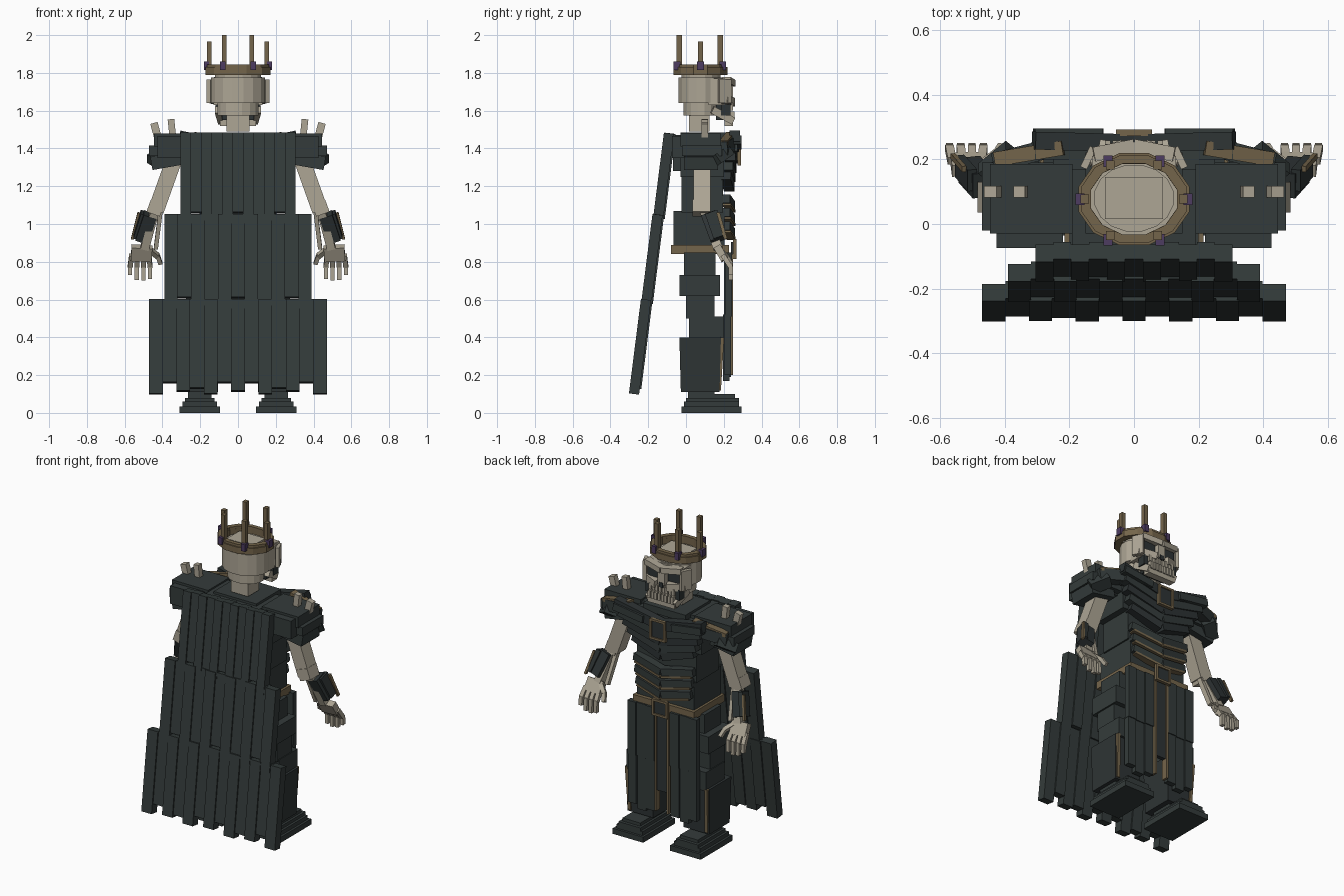
import bpy, bmesh, math
from mathutils import Vector, Matrix

if "Cube" in bpy.data.objects:
    bpy.data.objects.remove(bpy.data.objects["Cube"])


def material(name, rgb):
    m = bpy.data.materials.new(name)
    m.diffuse_color = (*rgb, 1)
    m.use_nodes = True
    m.node_tree.nodes["Principled BSDF"].inputs["Base Color"].default_value = m.diffuse_color
    return m


ARMOR = material("slate_armor", (0.034, 0.044, 0.043))
DARK = material("dark_armor", (0.027, 0.034, 0.035))
BONE = material("old_bone", (0.42, 0.38, 0.30))
GOLD = material("tarnished_gold", (0.175, 0.13, 0.07))
GEM = material("purple_gem", (0.075, 0.045, 0.12))


def finish(name, bm, mat):
    bmesh.ops.recalc_face_normals(bm, faces=bm.faces)
    me = bpy.data.meshes.new(name)
    bm.to_mesh(me)
    bm.free()
    me.materials.append(mat)
    ob = bpy.data.objects.new(name, me)
    bpy.context.collection.objects.link(ob)
    return ob


def block(name, x, y, z, mat, rot=(0, 0, 0), pair=False, taper=1.0):
    """Box from (min, max) ranges, turned about its centre by degrees; pair adds the mirrored one."""
    mid = Vector([(a + b) / 2 for a, b in (x, y, z)])
    size = [b - a for a, b in (x, y, z)]
    turn = Matrix.Identity(4)
    for ang, ax in zip(rot, "XYZ"):
        turn = Matrix.Rotation(math.radians(ang), 4, ax) @ turn
    for s in ((1, -1) if pair else (1,)):
        bm = bmesh.new()
        bmesh.ops.create_cube(bm, size=1)
        for v in bm.verts:
            t = taper if v.co.z < 0 else 1
            p = turn @ Vector((v.co.x * size[0] * t, v.co.y * size[1] * t, v.co.z * size[2])) + mid
            v.co = (p.x * s, p.y, p.z)
        finish(name, bm, mat)


def bar(name, p0, p1, w, d, mat, pair=False):
    """Rectangular bar between two points, width w across x and depth d."""
    p0, p1 = Vector(p0), Vector(p1)
    az = (p1 - p0).normalized()
    hint = Vector((1, 0, 0)) if abs(az.x) < 0.8 else Vector((0, 0, 1))
    ay = az.cross(hint).normalized()
    ax = ay.cross(az)
    for s in ((1, -1) if pair else (1,)):
        bm = bmesh.new()
        bmesh.ops.create_cube(bm, size=1)
        for v in bm.verts:
            p = (p1 if v.co.z > 0 else p0) + ax * v.co.x * w + ay * v.co.y * d
            v.co = (p.x * s, p.y, p.z)
        finish(name, bm, mat)


def drum(name, cy, rx, ry, z0, z1, n, mat, inner=None):
    """Faceted elliptical drum, or a ring when inner is a radius factor."""
    bm = bmesh.new()
    def loop(k, z):
        return [bm.verts.new((rx * k * math.cos(math.tau * (i + .5) / n),
                              cy + ry * k * math.sin(math.tau * (i + .5) / n), z)) for i in range(n)]
    loops = [loop(1, z0), loop(1, z1)]
    if inner:
        loops += [loop(inner, z1), loop(inner, z0)]
        pairs = [(0, 1), (1, 2), (2, 3), (3, 0)]
    else:
        pairs = [(0, 1)]
        bm.faces.new(loops[0])
        bm.faces.new(loops[1])
    for a, b in pairs:
        for i in range(n):
            j = (i + 1) % n
            bm.faces.new((loops[a][i], loops[a][j], loops[b][j], loops[b][i]))
    finish(name, bm, mat)


# Cape: three widening tiers of slats on one leaning plane, lower tiers outermost
def cape_y(z):
    return -0.092 - 0.127 * (1.48 - z)


for half, top, low, n, out in ((0.305, 1.48, 1.0, 11, .006), (0.39, 1.05, 0.55, 11, 0), (0.47, 0.60, 0.10, 13, -.004)):
    w = 2 * half / n
    for i in range(n):
        x = -half + w * (i + 0.5)
        off = out + (0.004 if i % 2 else -0.004)
        z0 = low + (0, 0.03, 0.015, 0.06)[(min(i, n - 1 - i) * 3) % 4]
        bar("cape_slat", (x, cape_y(top) + off, top), (x, cape_y(z0) + off, z0), w, 0.054, ARMOR)

# Boots
for x, y, z in (((.095, .31), (-.025, .295), (0, .035)), ((.11, .295), (-.01, .28), (.035, .06)),
                ((.125, .28), (.0, .28), (.06, .08)), ((.14, .265), (.01, .26), (.08, .1))):
    block("boot_layer", x, y, z, ARMOR, pair=True)
block("ankle", (.14, .265), (.01, .15), (.09, .14), ARMOR, pair=True)

# Legs
block("greave", (.10, .295), (-.035, .185), (.11, .40), DARK, pair=True, taper=.93)
block("knee", (.115, .28), (.015, .20), (.39, .51), ARMOR, pair=True)
block("lower_thigh", (.12, .275), (.0, .15), (.50, .63), ARMOR, pair=True)
block("thigh_plate", (.085, .285), (-.035, .18), (.62, .73), ARMOR, pair=True)
block("hip", (.02, .24), (-.01, .155), (.72, .85), ARMOR, pair=True)
bar("greave_trim", (.28, .192, .40), (.27, .175, .12), .02, .02, GOLD, pair=True)

# Front skirt and tabard
for i, (x0, x1, low) in enumerate(((.055, .12, .19), (.12, .185, .17), (.185, .245, .20))):
    y = .215 - .006 * (i % 2)
    block("skirt_slat", (x0, x1 - .004), (y - .012, y + .022), (low, .52), ARMOR, pair=True)
    block("skirt_upper_slat", (x0, x1 - .002), (y - .008, y + .028), (.51, .85), ARMOR, pair=True)
block("tabard", (-.036, .036), (.213, .238), (.33, .84), DARK)
block("tabard_trim", (.036, .05), (.21, .248), (.20, .84), GOLD, pair=True)


def frame(name, half, y, z0, z1, t):
    block(name + "_side", (half - t, half), (y - .02, y), (z0, z1), GOLD, pair=True)
    for a in (z0, z1 - t):
        block(name + "_bar", (-half, half), (y - .02, y), (a, a + t), GOLD)
    block(name + "_plate", (-half + t, half - t), (y - .03, y - .008), (z0 + t, z1 - t), DARK)


frame("buckle", .055, .268, .815, .92, .014)

# Waist and belt
block("waist", (-.20, .20), (-.065, .205), (.88, 1.07), ARMOR)
block("belt", (-.215, .215), (-.08, .228), (.84, .888), GOLD)

# Chest
block("belly", (-.21, .21), (-.025, .195), (1.06, 1.30), ARMOR)
block("chest", (-.25, .25), (-.03, .20), (1.25, 1.45), ARMOR)
block("upper_back", (-.19, .19), (-.07, .17), (1.28, 1.47), ARMOR)
block("collar", (-.15, .15), (-.03, .22), (1.44, 1.485), ARMOR)

# Rib plates over the belly, drooping to the middle, each edged in gold
for k in range(3):
    z = .965 + .072 * k
    h = .19 + .008 * k
    bar("rib_plate", (0, .235, z - .012), (h, .208, z + .025), .046, .05, ARMOR, pair=True)
    bar("rib_trim", (0, .24, z - .042), (h * .95, .215, z - .004), .014, .046, GOLD, pair=True)

# Overlapping V-shaped breast plates
for k in range(5):
    z = 1.235 + .05 * k
    outer = .21 + .025 * k
    bar("breast_plate", (.0, .23 + .005 * k, z - .035), (outer, .21 + .012 * k, z + .03),
        .06, .055, ARMOR if k % 2 else DARK, pair=True)
block("breast_top", (.10, .31), (.20, .295), (1.41, 1.455), ARMOR, (0, -8, 0), pair=True)
frame("medallion", .055, .292, 1.31, 1.44, .014)

# Pauldrons
block("pauldron_top", (.19, .445), (-.03, .185), (1.41, 1.48), ARMOR, pair=True)
block("pauldron_back", (.22, .425), (-.075, .15), (1.35, 1.465), ARMOR, pair=True)
block("pauldron_rim", (.22, .47), (-.02, .19), (1.36, 1.415), ARMOR, pair=True)
block("pauldron_lower", (.29, .46), (-.01, .17), (1.30, 1.37), ARMOR, (0, 10, 0), pair=True)
bar("pauldron_flare", (.37, .22, 1.38), (.455, .15, 1.33), .075, .055, ARMOR, pair=True)
bar("pauldron_plate", (.24, .24, 1.43), (.43, .19, 1.40), .07, .06, ARMOR, pair=True)
bar("pauldron_trim", (.22, .235, 1.475), (.43, .20, 1.43), .024, .045, GOLD, pair=True)
bar("shoulder_spike", (.425, .10, 1.46), (.445, .10, 1.535), .04, .035, BONE, pair=True)
bar("shoulder_spike", (.345, .10, 1.46), (.355, .10, 1.555), .035, .035, BONE, pair=True)

# Arms
bar("upper_arm", (.335, .085, 1.35), (.435, .085, 1.07), .085, .09, BONE, pair=True)
block("elbow", (.40, .475), (.035, .13), (1.05, 1.12), BONE, (0, -20, 0), pair=True)
bar("forearm", (.435, .09, 1.09), (.495, .17, .87), .045, .05, BONE, pair=True)
bar("inner_forearm", (.41, .10, 1.07), (.435, .17, .87), .022, .03, BONE, pair=True)
bar("bracer", (.465, .12, 1.05), (.51, .17, .915), .07, .08, DARK, pair=True)
bar("bracer_plate", (.50, .135, 1.06), (.54, .18, .93), .03, .07, DARK, pair=True)
bar("bracer_trim", (.525, .17, 1.06), (.56, .21, .92), .014, .018, GOLD, pair=True)

# Bone hands with two-jointed fingers
bar("palm", (.508, .165, .88), (.513, .205, .81), .11, .04, BONE, pair=True)
for i in range(4):
    x = .47 + .031 * i
    tip = x + .004 * (i - 1)
    z = (.71, .70, .705, .73)[i]
    bar("finger", (x, .195, .835), (tip, .235, .775), .026, .026, BONE, pair=True)
    bar("fingertip", (tip, .235, .785), (tip, .238, z), .022, .024, BONE, pair=True)
bar("thumb", (.47, .18, .865), (.425, .215, .83), .026, .026, BONE, pair=True)
bar("thumb_tip", (.428, .21, .84), (.41, .24, .79), .022, .022, BONE, pair=True)

# Neck and skull
block("neck", (-.06, .06), (.015, .125), (1.49, 1.60), BONE)
drum("skull_base", .08, .112, .095, 1.575, 1.645, 16, BONE)
drum("skull", .08, .145, .122, 1.64, 1.775, 16, BONE)
drum("skull_dome", .08, .125, .105, 1.77, 1.802, 16, BONE)
block("skull_crest", (-.09, .09), (.015, .145), (1.80, 1.82), BONE)
block("face_core", (-.13, .13), (.12, .21), (1.63, 1.77), BONE)
bar("brow", (0, .24, 1.745), (.125, .215, 1.76), .035, .045, BONE, pair=True)
block("eye_socket", (.03, .115), (.19, .224), (1.675, 1.735), DARK, pair=True)
block("nose", (-.025, .025), (.20, .25), (1.65, 1.74), BONE)
block("nose_hole", (-.014, .014), (.235, .254), (1.635, 1.665), DARK)
bar("cheek", (.035, .238, 1.645), (.14, .20, 1.66), .045, .045, BONE, pair=True)
block("temple", (.13, .152), (.17, .24), (1.64, 1.765), BONE, (0, 0, 25), pair=True)
block("jaw_hollow", (.09, .12), (.185, .235), (1.575, 1.64), DARK, pair=True)
bar("jaw_side", (.108, .14, 1.605), (.09, .25, 1.545), .03, .04, BONE, pair=True)
block("jaw", (-.095, .095), (.205, .25), (1.52, 1.56), BONE)
block("mouth", (-.085, .085), (.16, .225), (1.55, 1.635), DARK)
for i in range(4):
    x = .012 + .023 * i
    block("lower_tooth", (x - .008, x + .009), (.225, .258), (1.55, 1.595), BONE, pair=True)
    block("upper_tooth", (x - .008, x + .009), (.222, .248), (1.6, 1.64), BONE, pair=True)

# Crown around the skull top, with six prongs and gems
drum("crown_band", .077, .178, .147, 1.79, 1.83, 12, GOLD, inner=.77)
drum("crown_rim", .077, .17, .14, 1.825, 1.845, 12, GOLD, inner=.81)
for x, y, top in ((.152, .077, 1.965), (.073, -.035, 2.0), (.073, .182, 2.0)):
    block("crown_prong", (x - .013, x + .013), (y - .014, y + .014), (1.82, top), GOLD, pair=True)
    gx, gy = x * 1.1, .077 + (y - .077) * 1.12
    block("crown_gem", (gx - .014, gx + .014), (gy - .018, gy + .018), (1.815, 1.86), GEM, pair=True)
